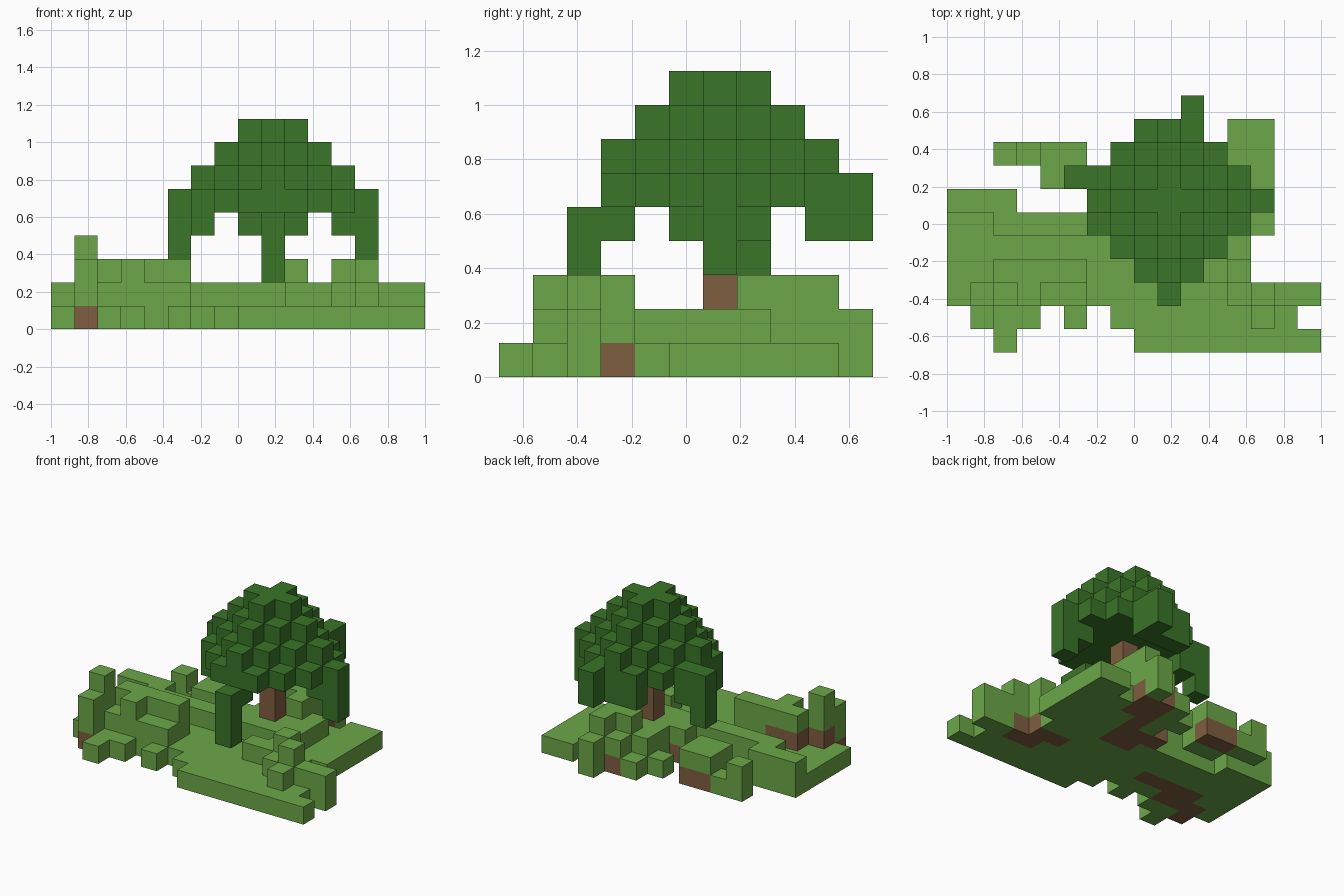
import bpy
import bmesh
from mathutils import Vector

if "Cube" in bpy.data.objects:
    bpy.data.objects.remove(bpy.data.objects["Cube"])

UNIT = 0.125
ORIGIN = Vector((-1, -0.6875, 0))


def make_material(name, color):
    mat = bpy.data.materials.new(name)
    mat.use_nodes = True
    mat.diffuse_color = color
    mat.node_tree.nodes["Principled BSDF"].inputs["Base Color"].default_value = color
    return mat


def block(x, y, low, high):
    """Cells of a box; x and y are (first, last), low to high is the height span."""
    return {(i, j, k)
            for i in range(x[0], x[-1] + 1)
            for j in range(y[0], y[-1] + 1)
            for k in range(low, high)}


# Ground layer: one run of blocks after another, row by row from the front
lawn = set()
for first, last, row in (
        (2, 2, 0), (8, 15, 0),
        (1, 3, 1), (5, 5, 1), (7, 14, 1),
        (0, 15, 2), (0, 12, 3), (0, 12, 4), (0, 13, 5),
        (0, 2, 6), (7, 13, 6),
        (4, 5, 7), (8, 13, 7),
        (2, 5, 8), (7, 13, 8),
        (8, 10, 9), (12, 13, 9), (10, 10, 10)):
    lawn |= block((first, last), (row,), 0, 1)

# Left bank: low ledge, wall and corner tower
bank = block((0, 2), (6,), 1, 2) | block((2, 7), (5,), 1, 2)
bank |= block((2, 5), (3,), 1, 3) | block((3,), (2,), 1, 3)
bank |= block((2,), (2,), 1, 2) | block((4, 5), (2,), 1, 2)
bank |= block((1,), (1,), 1, 3) | block((1,), (2,), 1, 4)

# Back bank: small lumps behind the ledge
bank |= block((2,), (8,), 1, 2) | block((4, 5), (7, 8), 1, 2)

# Mound around the trunk
mound = block((8, 11), (5, 7), 1, 2) | block((7,), (6,), 1, 2)
mound |= block((11,), (4,), 1, 2)
mound |= block((10,), (7, 9), 1, 3) | block((9,), (8,), 1, 3)
mound |= block((9,), (9,), 1, 2)
mound |= block((8,), (8,), 1, 2) | block((10,), (10,), 1, 2)

# Right bank: stepped blocks at the front right
steps = block((10, 12), (3,), 1, 2) | block((12,), (3,), 1, 3)
steps |= block((12,), (2,), 1, 2) | block((13,), (2,), 1, 3)
steps |= block((14, 15), (2,), 1, 2) | block((13,), (1,), 1, 2)

# Bare soil showing under the banks
soil = block((1,), (1, 2), 0, 1) | block((2, 3), (2,), 0, 1) | block((2, 5), (3,), 0, 1)
soil |= block((4, 5), (8,), 0, 1)
soil |= block((12, 13), (2,), 0, 1) | block((11, 12), (3,), 0, 1)
soil |= block((8, 9), (5, 6), 0, 1) | block((7,), (6,), 0, 1)
soil |= block((9,), (7,), 0, 1) | block((9, 10), (8, 9), 0, 1)
soil |= block((1,), (2,), 1, 2) | block((2, 3), (3,), 1, 2)

# Tree trunk
TREE_X, TREE_Y = 9, 6
trunk = block((TREE_X,), (TREE_Y,), 2, 5)

# Stepped crown: diamond layers shrinking upward, without the lowest layer's tips
crown = set()
for level in range(5, 9):
    reach = 9 - level
    for dx in range(-3, 4):
        for dy in range(-3, 4):
            if abs(dx) + abs(dy) <= reach:
                crown.add((TREE_X + dx, TREE_Y + dy, level))

# Hanging rim: wide at the left and back, narrow at the right and front
crown |= block((6,), (5, 7), 4, 5) | block((8, 10), (9,), 4, 5)
crown |= block((12,), (6,), 4, 5) | block((9,), (3,), 4, 5)

# Hanging branches on four sides
branches = block((5,), (7,), 3, 6) | block((13,), (6,), 3, 6)
branches |= block((9,), (2,), 2, 5) | block((10,), (10,), 4, 6)

solid = lawn | bank | mound | steps | soil | trunk | crown | branches


def build(name, cells, mat):
    """Mesh only the faces of the cells that are open to the air."""
    bm = bmesh.new()
    corners = {}
    for cell in sorted(cells):
        for axis in range(3):
            for side in (0, 1):
                beside = list(cell)
                beside[axis] += 2 * side - 1
                if tuple(beside) in solid:
                    continue
                ring = []
                for a, b in ((0, 0), (1, 0), (1, 1), (0, 1)):
                    p = list(cell)
                    p[axis] += side
                    p[(axis + 1) % 3] += a
                    p[(axis + 2) % 3] += b
                    key = tuple(p)
                    if key not in corners:
                        corners[key] = bm.verts.new(ORIGIN + Vector(key) * UNIT)
                    ring.append(corners[key])
                bm.faces.new(ring if side else ring[::-1])
    mesh = bpy.data.meshes.new(name)
    bm.to_mesh(mesh)
    bm.free()
    mesh.materials.append(mat)
    obj = bpy.data.objects.new(name, mesh)
    bpy.context.collection.objects.link(obj)


grass_green = make_material("grass_green", (0.15, 0.39, 0.065, 1))
leaf_green = make_material("leaf_green", (0.042, 0.177, 0.021, 1))
earth_brown = make_material("earth_brown", (0.215, 0.112, 0.052, 1))

build("lawn", lawn - soil, grass_green)
build("left_and_back_banks", bank - soil, grass_green)
build("tree_mound", mound, grass_green)
build("right_steps", steps, grass_green)
build("soil", soil, earth_brown)
build("trunk", trunk, earth_brown)
build("crown", crown, leaf_green)
build("hanging_branches", branches, leaf_green)
